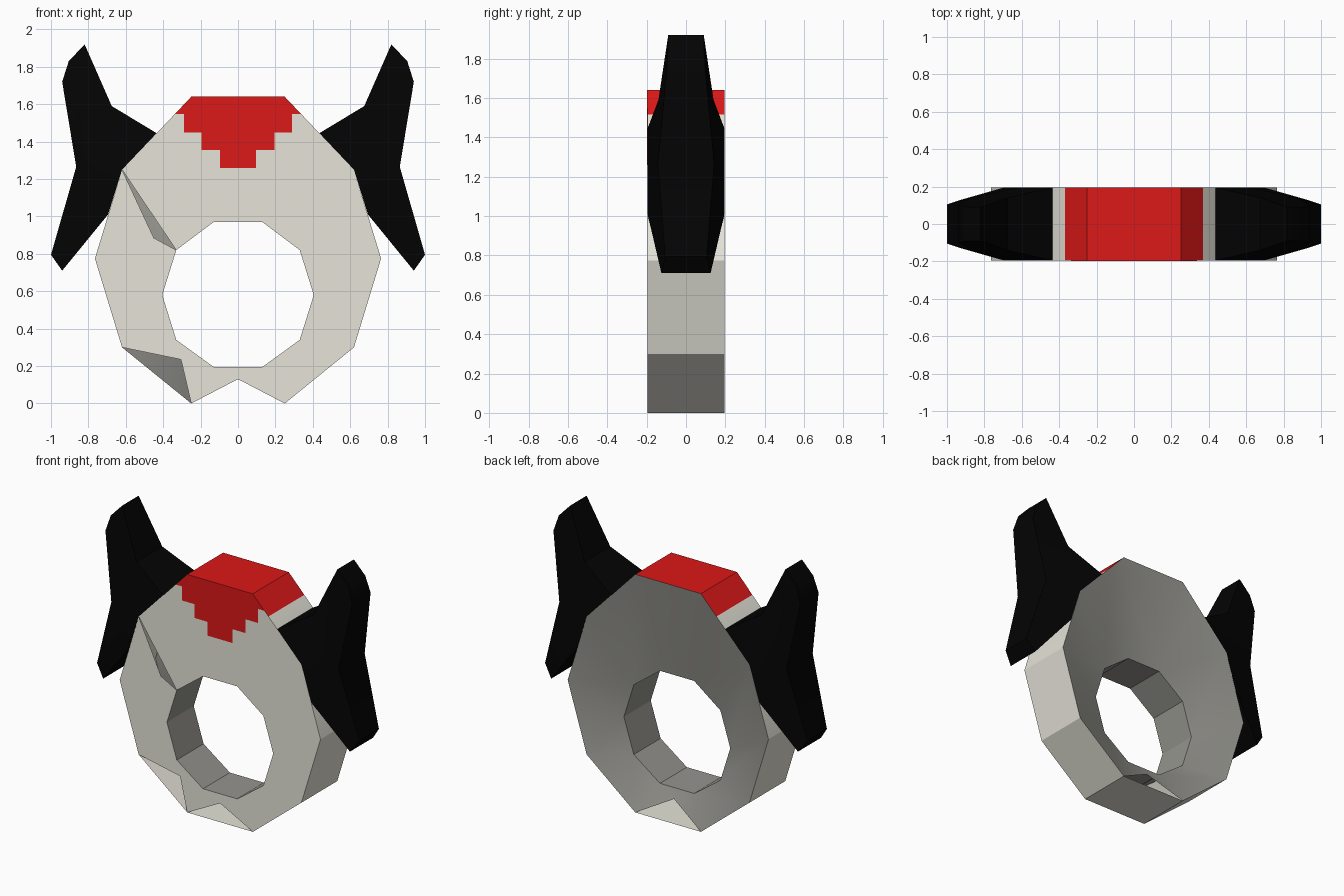
import bpy, bmesh, math

cube = bpy.data.objects.get("Cube")
if cube:
    bpy.data.objects.remove(cube, do_unlink=True)


def material(name, rgb):
    m = bpy.data.materials.new(name)
    m.use_nodes = True
    m.diffuse_color = (*rgb, 1)
    m.node_tree.nodes["Principled BSDF"].inputs["Base Color"].default_value = (*rgb, 1)
    return m


cream = material("cream", (0.79, 0.775, 0.69))
red = material("red", (0.72, 0.009, 0.009))
grey = material("grey", (0.3, 0.297, 0.272))
black = material("black", (0.001, 0.001, 0.001))


def finish(bm, name, mats, smooth=False):
    mesh = bpy.data.meshes.new(name)
    bm.to_mesh(mesh)
    bm.free()
    obj = bpy.data.objects.new(name, mesh)
    bpy.context.scene.collection.objects.link(obj)
    for m in mats:
        mesh.materials.append(m)
    if smooth:
        bpy.ops.object.select_all(action='DESELECT')
        obj.select_set(True)
        bpy.context.view_layer.objects.active = obj
        bpy.ops.object.shade_smooth_by_angle(angle=math.radians(30))
    return obj


def mirrored(points):
    """Close a right-hand half profile with its mirror image."""
    return points + [(-x, z) for x, z in reversed(points)]


DEPTH = 0.195
BACK_HOLE = 0.097
RED_LINE = 1.515
CREAM, RED, GREY = range(3)

# Hollow ten-sided ring: flat front, funnel-shaped back
outer = mirrored([(0.25, 1.64), (0.62, 1.25), (0.765, 0.775), (0.62, 0.3), (0.25, 0)])
inner = mirrored([(0.13, 0.97), (0.33, 0.82), (0.405, 0.58), (0.33, 0.34), (0.13, 0.195)])
# Sectors with a missing triangle: position in the loop and its tip
front_gaps = {4: (4, (0, -DEPTH, 0.13)),
              5: (4, (-0.305, -DEPTH, 0.235)),
              7: (3, (-0.45, -DEPTH, 0.885))}
back_gaps = {4: (4, (0, 0.13, 0.135))}

bm = bmesh.new()


def loop(points, y):
    return [bm.verts.new((x, y, z)) for x, z in points]


def sector(o, n, i, j, gaps):
    face = [o[i], n[i], n[j], o[j]]
    if i in gaps:
        place, tip = gaps[i]
        face.insert(place, bm.verts.new(tip))
    return face


of, ob = loop(outer, -DEPTH), loop(outer, DEPTH)
inf, inb = loop(inner, -DEPTH), loop(inner, BACK_HOLE)
for i in range(len(outer)):
    j = (i + 1) % len(outer)
    # Cream front and rim, grey back and hole wall
    bm.faces.new(sector(of, inf, i, j, front_gaps)).material_index = CREAM
    bm.faces.new((of[i], of[j], ob[j], ob[i])).material_index = CREAM
    bm.faces.new(sector(ob, inb, i, j, back_gaps)[::-1]).material_index = GREY
    bm.faces.new((inf[i], inb[i], inb[j], inf[j])).material_index = GREY

# Red crown on the rim faces above a height
bmesh.ops.bisect_plane(bm, geom=bm.verts[:] + bm.edges[:] + bm.faces[:],
                       plane_co=(0, 0, RED_LINE), plane_no=(0, 0, 1))
bm.normal_update()
for f in bm.faces:
    if f.calc_center_median().z > RED_LINE and abs(f.normal.y) < 0.5:
        f.material_index = RED
finish(bm, "ring_body", [cream, red, grey], smooth=True)

# Stepped red patch on the front
steps = mirrored([(0.25, 1.64), (0.338, 1.547), (0.29, 1.547), (0.29, 1.45),
                  (0.195, 1.45), (0.195, 1.355), (0.095, 1.355), (0.095, 1.26)])
bm = bmesh.new()
patch = bm.faces.new([bm.verts.new((x, -DEPTH, z)) for x, z in steps])
rim = bmesh.ops.extrude_face_region(bm, geom=[patch])["geom"]
for v in rim:
    if isinstance(v, bmesh.types.BMVert):
        v.co.y -= 0.002
bmesh.ops.recalc_face_normals(bm, faces=bm.faces[:])
finish(bm, "front_patch", [red])

# Tapered wings: x, z and half thickness around the outline
wing = [(0.435, 1.445, 0.195), (0.675, 1.59, 0.14), (0.82, 1.92, 0.09),
        (0.905, 1.83, 0.092), (0.94, 1.72, 0.1), (0.865, 1.265, 0.143),
        (1.0, 0.795, 0.105), (0.94, 0.71, 0.125), (0.695, 1.01, 0.195),
        (0.62, 1.25, 0.195)]
panels = [(0, 1, 5, 9), (1, 2, 3, 4, 5), (9, 5, 6, 7, 8)]
for side, name in ((1, "left_wing"), (-1, "right_wing")):
    bm = bmesh.new()
    f = [bm.verts.new((side * x, -t, z)) for x, z, t in wing]
    b = [bm.verts.new((side * x, t, z)) for x, z, t in wing]
    for p in panels:
        bm.faces.new([f[k] for k in p])
        bm.faces.new([b[k] for k in reversed(p)])
    for k in range(len(wing)):
        n = (k + 1) % len(wing)
        bm.faces.new((f[n], f[k], b[k], b[n]))
    bmesh.ops.recalc_face_normals(bm, faces=bm.faces[:])
    # The sides lying against the ring stay open
    against = (f[0], b[0], f[8], b[8], f[9], b[9])
    hidden = [q for q in bm.faces if all(v in against for v in q.verts)]
    bmesh.ops.delete(bm, geom=hidden, context='FACES_ONLY')
    finish(bm, name, [black], smooth=True)
